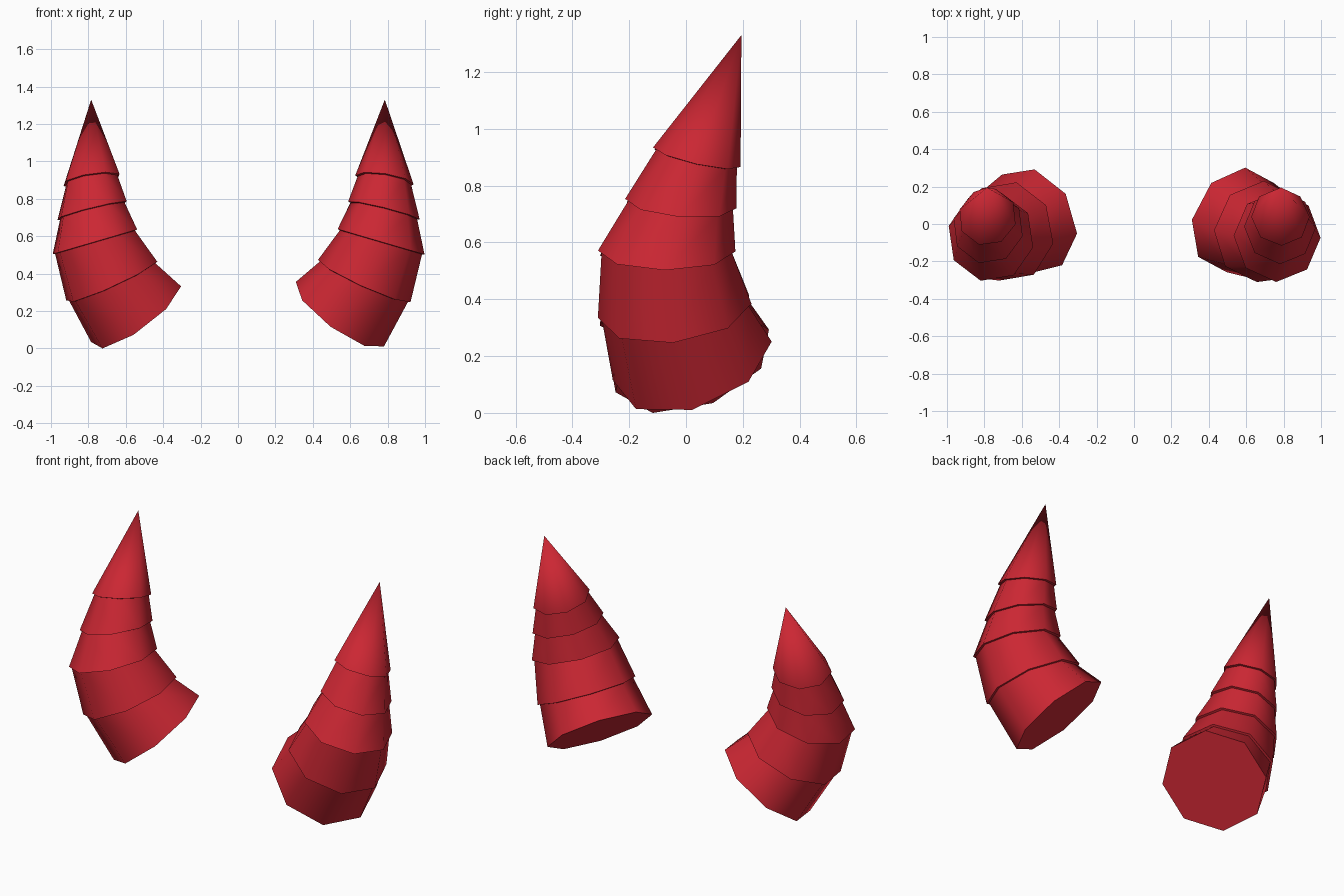
import bpy, bmesh, math
from mathutils import Vector

cube = bpy.data.objects.get("Cube")
if cube:
    bpy.data.objects.remove(cube, do_unlink=True)

SIDES = 8
STEP = 0.013   # how far each segment overhangs the one below

red = bpy.data.materials.new("horn red")
red.use_nodes = True
colour = (0.6, 0.02, 0.033, 1)
red.diffuse_color = colour
red.node_tree.nodes["Principled BSDF"].inputs["Base Color"].default_value = colour

# Lower rim of each segment: centre, axis direction, radius
RIMS = [
    ((0.545, 0.022, 0.183), (0.565, -0.288, 0.773), 0.292),
    ((0.675, -0.04, 0.36), (0.41, -0.11, 0.90), 0.272),
    ((0.765, -0.068, 0.57), (0.28, 0.0, 0.96), 0.242),
    ((0.78, -0.018, 0.737), (0.24, 0.08, 0.96), 0.197),
    ((0.783, 0.038, 0.90), (0.15, 0.22, 0.96), 0.158),
]
TIP = (0.785, 0.195, 1.33)


def horn(name, side, start):
    """Stack of tapered segments ending in a cone; side is +1 or -1 in x."""
    bm = bmesh.new()

    def ring(centre, axis, u, radius):
        v = axis.cross(u)
        verts = []
        for i in range(SIDES):
            a = math.tau * i / SIDES
            p = centre + radius * (math.cos(a) * u + math.sin(a) * v)
            verts.append(bm.verts.new((p.x * side, p.y, p.z)))
        return verts

    # Each rim after the first gets a slightly smaller ring tucked under it
    u = Vector(start)
    rings = []
    for k, (centre, axis, radius) in enumerate(RIMS):
        centre, axis = Vector(centre), Vector(axis).normalized()
        u = (u - axis * u.dot(axis)).normalized()
        if k:
            rings.append(ring(centre - axis * 0.003, axis, u, radius - STEP))
        rings.append(ring(centre, axis, u, radius))

    # Base cap, side walls and pointed tip
    bm.faces.new(rings[0])
    for low, high in zip(rings, rings[1:]):
        for i in range(SIDES):
            j = (i + 1) % SIDES
            bm.faces.new((low[i], low[j], high[j], high[i]))
    tip = bm.verts.new((TIP[0] * side, TIP[1], TIP[2]))
    for i in range(SIDES):
        bm.faces.new((rings[-1][i], rings[-1][(i + 1) % SIDES], tip))
    bmesh.ops.recalc_face_normals(bm, faces=bm.faces)

    mesh = bpy.data.meshes.new(name)
    bm.to_mesh(mesh)
    bm.free()
    mesh.materials.append(red)
    obj = bpy.data.objects.new(name, mesh)
    bpy.context.collection.objects.link(obj)
    bpy.ops.object.select_all(action="DESELECT")
    obj.select_set(True)
    bpy.context.view_layer.objects.active = obj
    bpy.ops.object.shade_smooth_by_angle(angle=math.radians(60))


# The two horns mirror each other, with their facets turned differently
horn("left_horn", 1, (-0.235, 0, 0.172))
horn("right_horn", -1, (-0.235, -0.072, 0.147))
